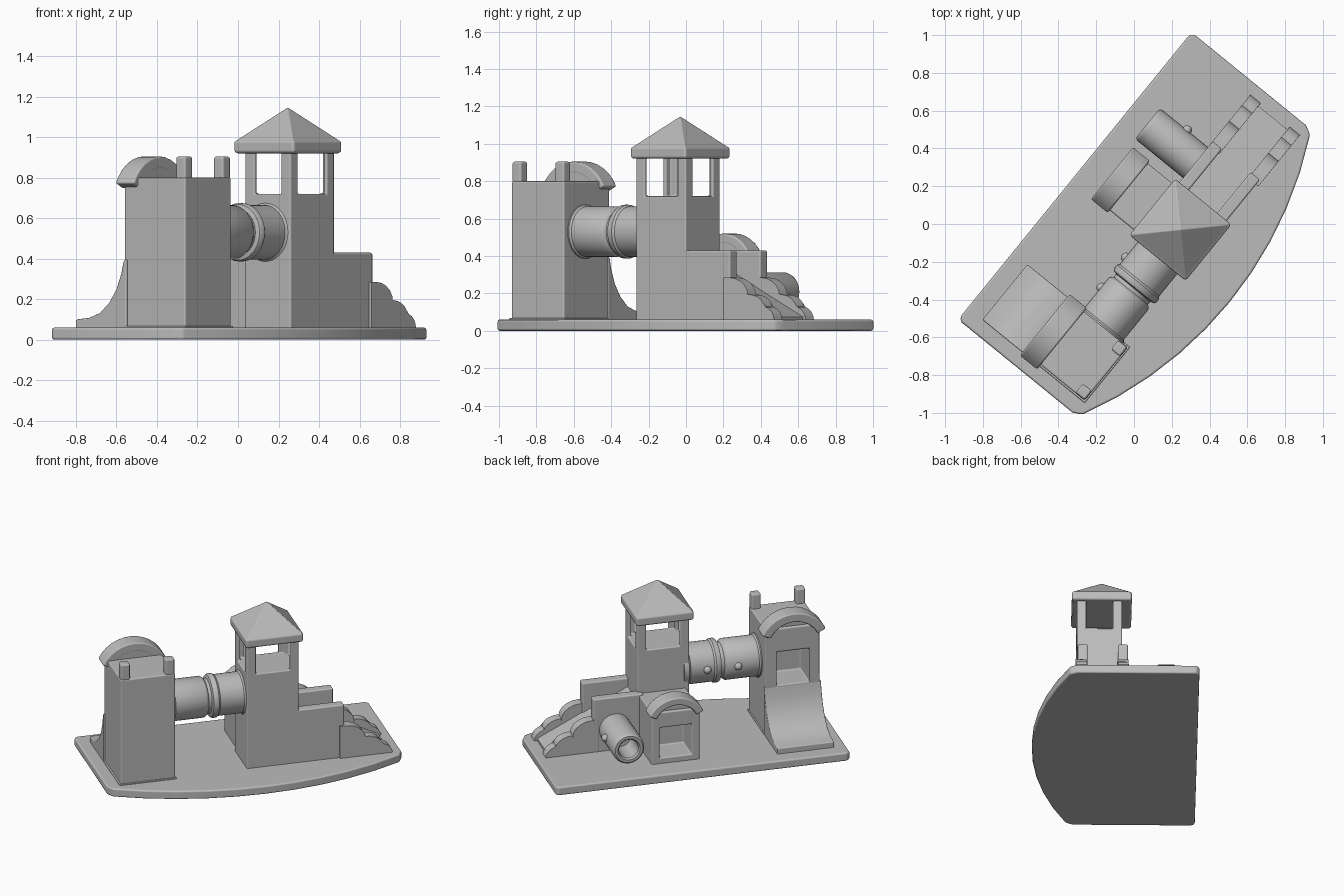
import bpy, bmesh
from math import sin, cos, radians, pi, sqrt
from mathutils import Matrix, Vector

cube = bpy.data.objects.get("Cube")
if cube:
    bpy.data.objects.remove(cube, do_unlink=True)

grey = bpy.data.materials.new("plain_grey")
grey.use_nodes = True
grey.diffuse_color = (0.5, 0.5, 0.5, 1)
grey.node_tree.nodes["Principled BSDF"].inputs["Base Color"].default_value = (0.5, 0.5, 0.5, 1)

# The whole set stands diagonally: local x runs along the straight edge of the base
TURN = Matrix.Rotation(radians(50.9), 4, 'Z')


def finish(name, bm, bevel=0.0, cuts=()):
    """Turn a bmesh into a finished object, with box recesses cut out and edges rounded."""
    bmesh.ops.remove_doubles(bm, verts=bm.verts, dist=1e-5)
    bmesh.ops.recalc_face_normals(bm, faces=bm.faces)
    mesh = bpy.data.meshes.new(name)
    bm.to_mesh(mesh)
    bm.free()
    mesh.materials.append(grey)
    obj = bpy.data.objects.new(name, mesh)
    bpy.context.collection.objects.link(obj)
    obj.matrix_world = TURN
    cutters = []
    for cut in cuts:
        cutter = box("cutter", *cut, bevel=0)
        cutter.hide_render = True
        mod = obj.modifiers.new("cut", 'BOOLEAN')
        mod.operation, mod.object, mod.solver = 'DIFFERENCE', cutter, 'EXACT'
        cutters.append(cutter)
    if bevel:
        mod = obj.modifiers.new("round", 'BEVEL')
        mod.width, mod.segments, mod.limit_method = bevel, 2, 'ANGLE'
        mod.angle_limit = radians(35)
        mod.harden_normals = True
    bpy.ops.object.select_all(action='DESELECT')
    obj.select_set(True)
    bpy.context.view_layer.objects.active = obj
    bpy.ops.object.shade_smooth_by_angle(angle=radians(35))
    if obj.modifiers:
        bpy.ops.object.convert(target='MESH')
    for cutter in cutters:
        bpy.data.objects.remove(cutter, do_unlink=True)
    return obj


def prism(name, points, lo, hi, axis, bevel=0.0, cuts=()):
    """Extrude a 2D profile along one local axis."""
    place = {'x': lambda a, b, t: (t, a, b),
             'y': lambda a, b, t: (a, t, b),
             'z': lambda a, b, t: (a, b, t)}[axis]
    bm = bmesh.new()
    ends = [[bm.verts.new(place(a, b, t)) for a, b in points] for t in (lo, hi)]
    for ring in ends:
        bm.faces.new(ring)
    n = len(points)
    for i in range(n):
        j = (i + 1) % n
        bm.faces.new((ends[0][i], ends[0][j], ends[1][j], ends[1][i]))
    return finish(name, bm, bevel, cuts)


def box(name, x0, x1, y0, y1, z0, z1, bevel=0.01, cuts=()):
    return prism(name, [(x0, y0), (x1, y0), (x1, y1), (x0, y1)], z0, z1, 'z', bevel, cuts)


def lathe(name, profile, start, end):
    """Spin (distance, radius) points about the line from start to end."""
    start, end = Vector(start), Vector(end)
    bm = bmesh.new()
    verts = [bm.verts.new((r, 0, t)) for t, r in profile]
    edges = [bm.edges.new(pair) for pair in zip(verts, verts[1:])]
    bmesh.ops.spin(bm, geom=verts + edges, cent=(0, 0, 0), axis=(0, 0, 1),
                   angle=2 * pi, steps=32)
    aim = (end - start).to_track_quat('Z', 'Y').to_matrix().to_4x4()
    bmesh.ops.transform(bm, matrix=Matrix.Translation(start) @ aim, verts=bm.verts)
    return finish(name, bm)


def knob(name, centre):
    bm = bmesh.new()
    bmesh.ops.create_uvsphere(bm, u_segments=12, v_segments=8, radius=0.026,
                              matrix=Matrix.Translation(centre))
    return finish(name, bm)


def arch(name, xc, top, y0, y1, size):
    """Curved hood, closed behind, with a recessed gable panel in front."""
    outer, inner, spread = 0.237 * size, 0.175 * size, radians(64)
    zc = top - outer
    steps = [spread * (i / 6 - 1) for i in range(13)]

    def arc(r):
        return [(xc + r * sin(a), zc + r * cos(a)) for a in steps]
    prism(name + "_hood", arc(outer) + arc(inner)[::-1], y0, y1, 'y', 0.01)
    prism(name + "_gable", arc(inner + 0.01), y0 + 0.002, y1 - 0.045, 'y')


# Base: straight back edge, bowed front edge, clipped corners
half, back, front, bow, chamfer = 0.98, 0.404, -0.412, 0.242, 0.02
radius = (half ** 2 + bow ** 2) / (2 * bow)
outline = [(half, back - chamfer), (half - chamfer, back),
           (chamfer - half, back), (-half, back - chamfer), (-half, front + 0.035)]
for i in range(11):
    x = (half - 0.025) * (i / 5 - 1)
    outline.append((x, front - bow + radius - sqrt(radius ** 2 - x ** 2)))
outline.append((half, front + 0.035))
prism("base", outline, 0, 0.06, 'z', 0.012)

# Roofed tower: shaft with a thin-walled lookout, open on four sides, and a hipped roof
X0, X1, Y0, Y1 = -0.045, 0.3, -0.37, -0.08
POST, WALL, SILL, HEAD = 0.06, 0.022, 0.72, 0.925
box("tower", X0, X1, Y0, Y1, 0.05, 0.95, 0.008,
    cuts=[(X0 + WALL, X1 - WALL, Y0 + WALL, Y1 - WALL, SILL, HEAD),
          (X0 + POST, X1 - POST, Y0 - 0.1, Y1 + 0.1, SILL, HEAD),
          (X0 - 0.1, X1 + 0.1, Y0 + POST, Y1 - POST, SILL, HEAD)])
cx, cy, r = 0.131, -0.21, 0.192
box("roof_eave", cx - r, cx + r, cy - r, cy + r, 0.92, 0.985, 0.016)
bm = bmesh.new()
bmesh.ops.create_cone(bm, cap_ends=True, segments=4, radius1=(r - 0.006) * sqrt(2), radius2=0,
                      depth=0.168, matrix=Matrix.Translation((cx, cy, 1.063))
                      @ Matrix.Rotation(pi / 4, 4, 'Z'))
finish("roof_peak", bm, 0.004)

# Chute beside the tower: stepped side walls with scalloped rails, sloping floor
for side, y, shift in (("front", Y0, -0.015), ("back", -0.112, -0.005)):
    box(f"{side}_chute_wall", X1 - 0.03, 0.602, y, y + 0.064, 0.05, 0.43)
    rail = [(0.57, 0.05), (0.57, 0.285)]
    for x, z, w, h in ((0.61, 0.285, 0.13, 0.1), (0.74, 0.195, 0.11, 0.07), (0.84, 0.13, 0.08, 0.075)):
        for k in range(6):
            t = pi / 2 * k / 5
            rail.append((x + w * sin(t), z - h + h * cos(t)))
    prism(f"{side}_scalloped_rail", rail, y + shift, y + shift + 0.07, 'y', 0.014)
prism("chute_floor", [(0.28, 0.05), (0.9, 0.05), (0.9, 0.075), (0.28, 0.38)],
      -0.33, -0.09, 'y')

# Small playhouse behind the tower
box("playhouse", -0.025, 0.295, -0.1, 0.235, 0.05, 0.42, 0.01,
    cuts=[(0.03, 0.24, 0.05, 0.3, 0.1, 0.31)])
arch("playhouse", 0.135, 0.52, 0.145, 0.26, 0.85)

# Level crawl tube with a hollow mouth
lathe("crawl_tube", [(0, 0), (0, 0.105), (0.33, 0.105), (0.343, 0.101), (0.35, 0.092),
                     (0.35, 0.074), (0.34, 0.064), (0.16, 0.064), (0.16, 0)],
      (0.458, -0.07, 0.208), (0.458, 0.28, 0.208))
knob("crawl_tube_knob", (0.563, 0.095, 0.22))

# Tunnel bridge between the towers, in two sections with a groove
R = 0.138
lathe("tunnel_bridge", [(0, 0), (0, R + 0.006), (0.035, R + 0.006), (0.045, R - 0.003),
                        (0.25, R - 0.003), (0.262, R - 0.01), (0.27, R - 0.022),
                        (0.29, R - 0.022), (0.296, R), (0.306, R + 0.006),
                        (0.33, R + 0.006), (0.342, R - 0.003), (0.5, R - 0.003),
                        (0.512, R + 0.008), (0.545, R + 0.008), (0.545, 0)],
      (-0.555, -0.21, 0.53), (0, -0.21, 0.53))
for side, x in (("near", -0.37), ("far", -0.165)):
    knob(f"{side}_bridge_knob", (x, -0.078, 0.53))

# Slide tower with a doorway, two corner stubs and a hood
box("slide_tower", -0.89, -0.527, -0.387, 0, 0.05, 0.8, 0.01,
    cuts=[(-0.82, -0.605, -0.2, 0.1, 0.4, 0.63)])
box("slide_tower_foot", -0.9, -0.52, -0.395, 0.01, 0.05, 0.068, 0.005)
for side, x in (("outer", -0.888), ("inner", -0.592)):
    box(f"{side}_stub", x, x + 0.062, -0.385, -0.323, 0.79, 0.905, 0.012)
arch("slide_tower", -0.712, 0.905, -0.087, 0.03, 1)

# Curved slide
curve = [(-0.02, 0.4), (0, 0.39), (0.015, 0.325), (0.045, 0.25), (0.09, 0.185),
         (0.15, 0.133), (0.22, 0.108), (0.303, 0.1)]
prism("slide", curve + [(0.303, 0.05), (-0.02, 0.05)], -0.9, -0.522, 'x', 0.008)
